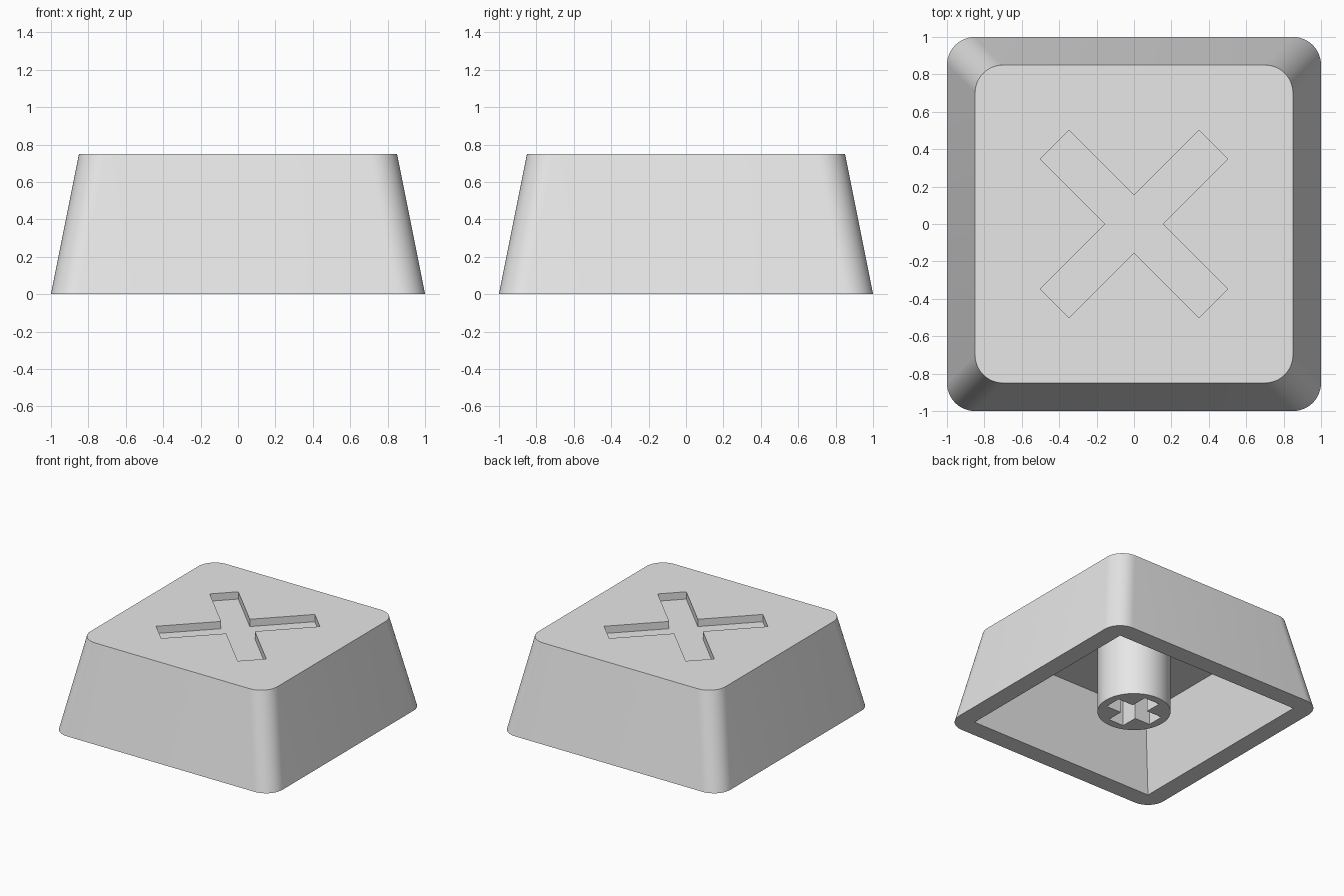
import bpy
import bmesh
import math
from mathutils import Matrix

scene = bpy.context.scene
default = bpy.data.objects.get("Cube")
if default:
    bpy.data.objects.remove(default, do_unlink=True)

# One plain grey plastic
grey = bpy.data.materials.new("grey plastic")
grey.use_nodes = True
colour = (0.8, 0.8, 0.8, 1)
grey.diffuse_color = colour
grey.node_tree.nodes["Principled BSDF"].inputs["Base Color"].default_value = colour


def square(half, radius=0, steps=12):
    """Outline of a square, with rounded corners if a radius is given."""
    points = []
    count = steps if radius else 0
    for corner in range(4):
        middle = math.radians(45 + 90 * corner)
        cx = math.copysign(half - radius, math.cos(middle))
        cy = math.copysign(half - radius, math.sin(middle))
        for i in range(count + 1):
            a = math.radians(90 * corner + 90 * i / max(count, 1))
            points.append((cx + radius * math.cos(a), cy + radius * math.sin(a)))
    return points


def circle(radius, sides=64):
    return [(radius * math.cos(math.tau * i / sides),
             radius * math.sin(math.tau * i / sides)) for i in range(sides)]


def cross(reach, half_width, turn=0):
    """Outline of a plus sign, turned by an angle in degrees."""
    points = []
    for arm in range(4):
        spin = Matrix.Rotation(math.radians(90 * arm + turn), 2)
        for p in ((reach, -half_width), (reach, half_width), (half_width, half_width)):
            x, y = p
            points.append((spin[0][0] * x + spin[0][1] * y,
                           spin[1][0] * x + spin[1][1] * y))
    return points


def loft(name, lower, z0, upper, z1):
    """Closed solid between two outlines with equal point counts."""
    bm = bmesh.new()
    a = [bm.verts.new((x, y, z0)) for x, y in lower]
    b = [bm.verts.new((x, y, z1)) for x, y in upper]
    bm.faces.new(a)
    bm.faces.new(b)
    for i in range(len(a)):
        j = (i + 1) % len(a)
        bm.faces.new((a[i], a[j], b[j], b[i]))
    bmesh.ops.recalc_face_normals(bm, faces=bm.faces)
    mesh = bpy.data.meshes.new(name)
    bm.to_mesh(mesh)
    bm.free()
    mesh.materials.append(grey)
    obj = bpy.data.objects.new(name, mesh)
    scene.collection.objects.link(obj)
    return obj


def combine(target, tool, operation):
    """Apply a boolean and discard the tool."""
    tool.hide_render = True
    mod = target.modifiers.new("boolean", 'BOOLEAN')
    mod.operation = operation
    mod.solver = 'EXACT'
    mod.object = tool
    bpy.context.view_layer.update()
    result = bpy.data.meshes.new_from_object(
        target.evaluated_get(bpy.context.evaluated_depsgraph_get()))
    target.modifiers.clear()
    target.data = result
    bpy.data.objects.remove(tool, do_unlink=True)


# Tapered body with rounded corners
keycap = loft("keycap", square(1, 0.15), 0, square(0.85, 0.15), 0.75)

# Hollow underside with sharp corners, extended slightly below the rim
ceiling = 0.6
slope = (0.85 - 0.72) / ceiling
cavity = loft("cavity_cutter", square(0.85 + 0.1 * slope), -0.1, square(0.72), ceiling)
combine(keycap, cavity, 'DIFFERENCE')

# Round stem hanging from the ceiling
stem = loft("stem", circle(0.275), 0.03, circle(0.275), ceiling + 0.04)
combine(keycap, stem, 'UNION')

# Cross-shaped socket in the stem
outline = cross(0.21, 0.07)
combine(keycap, loft("socket_cutter", outline, -0.1, outline, ceiling), 'DIFFERENCE')

# Diagonal cross recess in the top
outline = cross(0.6, 0.108, 45)
combine(keycap, loft("recess_cutter", outline, 0.69, outline, 0.9), 'DIFFERENCE')

# Smooth corners and stem, crisp edges
bpy.ops.object.select_all(action='DESELECT')
keycap.select_set(True)
bpy.context.view_layer.objects.active = keycap
bpy.ops.object.shade_smooth_by_angle(angle=math.radians(30))
